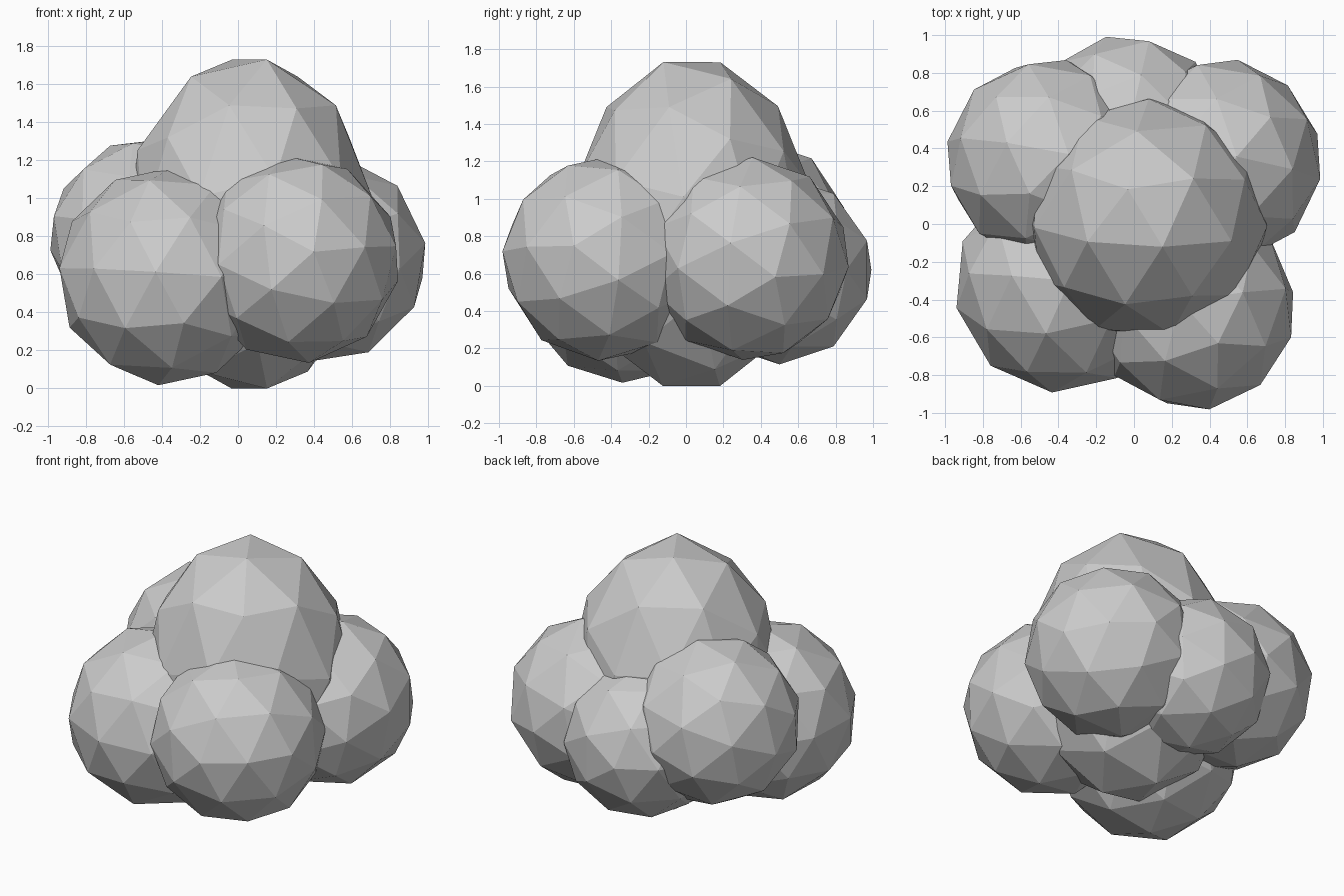
import bpy, bmesh
from math import radians, sin, cos
from mathutils import Matrix, Vector

if "Cube" in bpy.data.objects:
    bpy.data.objects.remove(bpy.data.objects["Cube"])


def blob(name, center, radii, aim, spin=0):
    """Faceted ball: a vertex points along aim, then it is stretched to radii."""
    bm = bmesh.new()
    bmesh.ops.create_icosphere(bm, subdivisions=2, radius=1)
    turn = Vector(aim).to_track_quat('Z', 'Y').to_matrix().to_4x4()
    turn = turn @ Matrix.Rotation(radians(spin), 4, 'Z')
    bm.transform(Matrix.Diagonal((*radii, 1)) @ turn)
    mesh = bpy.data.meshes.new(name)
    bm.to_mesh(mesh)
    bm.free()
    obj = bpy.data.objects.new(name, mesh)
    obj.location = center
    bpy.context.collection.objects.link(obj)
    return obj


# Tall central mass, tilted so an edge forms the crest
t, a = radians(16), radians(121)
blob("core_foliage", (0.06, 0.03, 0.865), (0.655, 0.65, 0.9),
     (sin(t) * cos(a), sin(t) * sin(a), cos(t)), 18)

# Ring of round clumps around it: name, centre, radius, vertex direction, spin
clumps = [
    ("front_left_clump", (-0.38, -0.32, 0.59), 0.575, (0.04, 0.02, 0.58), -14),
    ("front_right_clump", (0.31, -0.44, 0.68), 0.55, (0.09, -0.55, 0.04), 6),
    ("back_right_clump", (0.45, 0.33, 0.68), 0.55, (0.53, 0.15, -0.10), 0),
    ("back_left_clump", (-0.46, 0.34, 0.79), 0.54, (-0.52, -0.14, 0.12), 0),
    ("back_clump", (-0.03, 0.50, 0.62), 0.505, (-0.12, 0.50, 0.0), 0),
]
for name, center, r, aim, spin in clumps:
    blob(name, center, (r, r, r), aim, spin)
